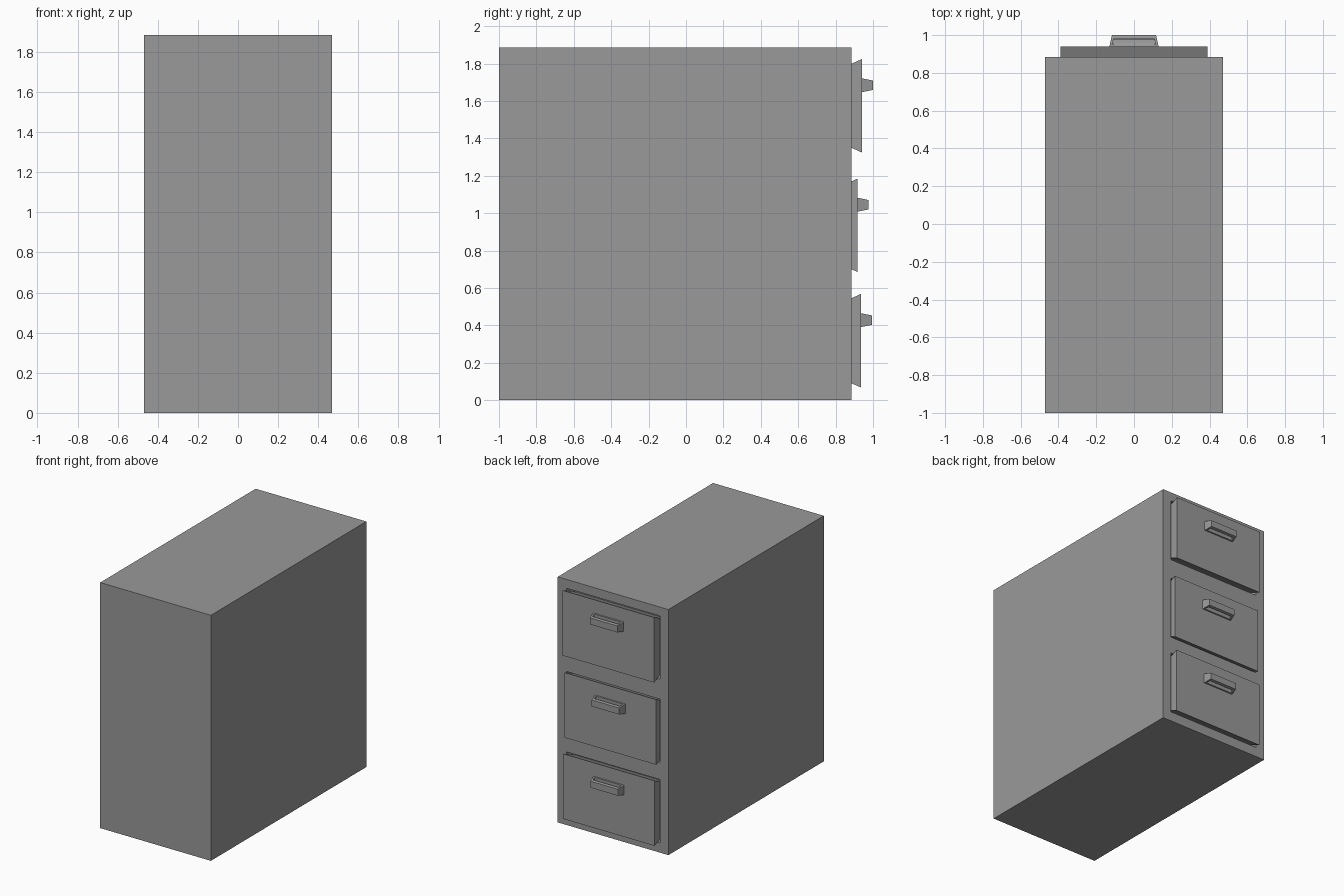
import bpy
import bmesh

if "Cube" in bpy.data.objects:
    bpy.data.objects.remove(bpy.data.objects["Cube"])

BODY_Y = 0.885   # plane of the cabinet's drawer side

# Dark grey paint
grey = bpy.data.materials.new("dark_grey")
grey.diffuse_color = (0.32, 0.32, 0.32, 1)
grey.use_nodes = True
grey.node_tree.nodes["Principled BSDF"].inputs["Base Color"].default_value = grey.diffuse_color


def prism(name, pts, z_pairs):
    """Vertical-sided solid: xy outline with its own (low, high) z per point."""
    bm = bmesh.new()
    low = [bm.verts.new((x, y, z[0])) for (x, y), z in zip(pts, z_pairs)]
    high = [bm.verts.new((x, y, z[1])) for (x, y), z in zip(pts, z_pairs)]
    bm.faces.new(low[::-1])
    bm.faces.new(high)
    n = len(pts)
    for i in range(n):
        j = (i + 1) % n
        bm.faces.new((low[i], low[j], high[j], high[i]))
    bmesh.ops.recalc_face_normals(bm, faces=bm.faces[:])
    mesh = bpy.data.meshes.new(name)
    bm.to_mesh(mesh)
    bm.free()
    mesh.materials.append(grey)
    ob = bpy.data.objects.new(name, mesh)
    bpy.context.collection.objects.link(ob)
    return ob


def rect(hx, y0, y1):
    return [(-hx, y0), (hx, y0), (hx, y1), (-hx, y1)]


def cut(ob, cutter):
    """Subtract the cutter and discard it."""
    cutter.hide_render = True
    mod = ob.modifiers.new("cut", 'BOOLEAN')
    mod.operation = 'DIFFERENCE'
    mod.solver = 'EXACT'
    mod.object = cutter
    bpy.context.view_layer.objects.active = ob
    bpy.ops.object.modifier_apply(modifier=mod.name)
    bpy.data.objects.remove(cutter)


# Cabinet body
body = prism("cabinet_body", rect(0.47, -1.0, BODY_Y), [(0, 1.885)] * 4)

# Each drawer: name, height of centre, y of its front face
drawers = [("bottom", 0.318, 0.935), ("middle", 0.935, 0.918), ("top", 1.574, 0.941)]

for name, zc, yf in drawers:
    # Recess in the body behind the drawer
    cut(body, prism("recess_cutter", rect(0.397, 0.78, 1.1),
                    [(zc - 0.243, zc + 0.243)] * 4))

    # Drawer front, top and bottom tapering inward toward the back
    back = 0.25 - 0.45 * (yf - 0.775)
    prism(name + "_drawer", rect(0.388, 0.775, yf),
          [(zc - back, zc + back)] * 2 + [(zc - 0.25, zc + 0.25)] * 2)

    # Bracket handle, thinner toward the tip, with a finger slot through it
    hz = zc + 0.11
    outline = [(-0.13, yf), (0.13, yf), (0.117, yf + 0.059), (-0.117, yf + 0.059)]
    handle = prism(name + "_handle", outline,
                   [(hz - 0.037, hz + 0.037)] * 2 + [(hz - 0.025, hz + 0.025)] * 2)
    slot = [(-0.116, yf + 0.009), (0.116, yf + 0.009),
            (0.108, yf + 0.038), (-0.108, yf + 0.038)]
    cut(handle, prism("slot_cutter", slot, [(hz - 0.1, hz + 0.1)] * 4))
